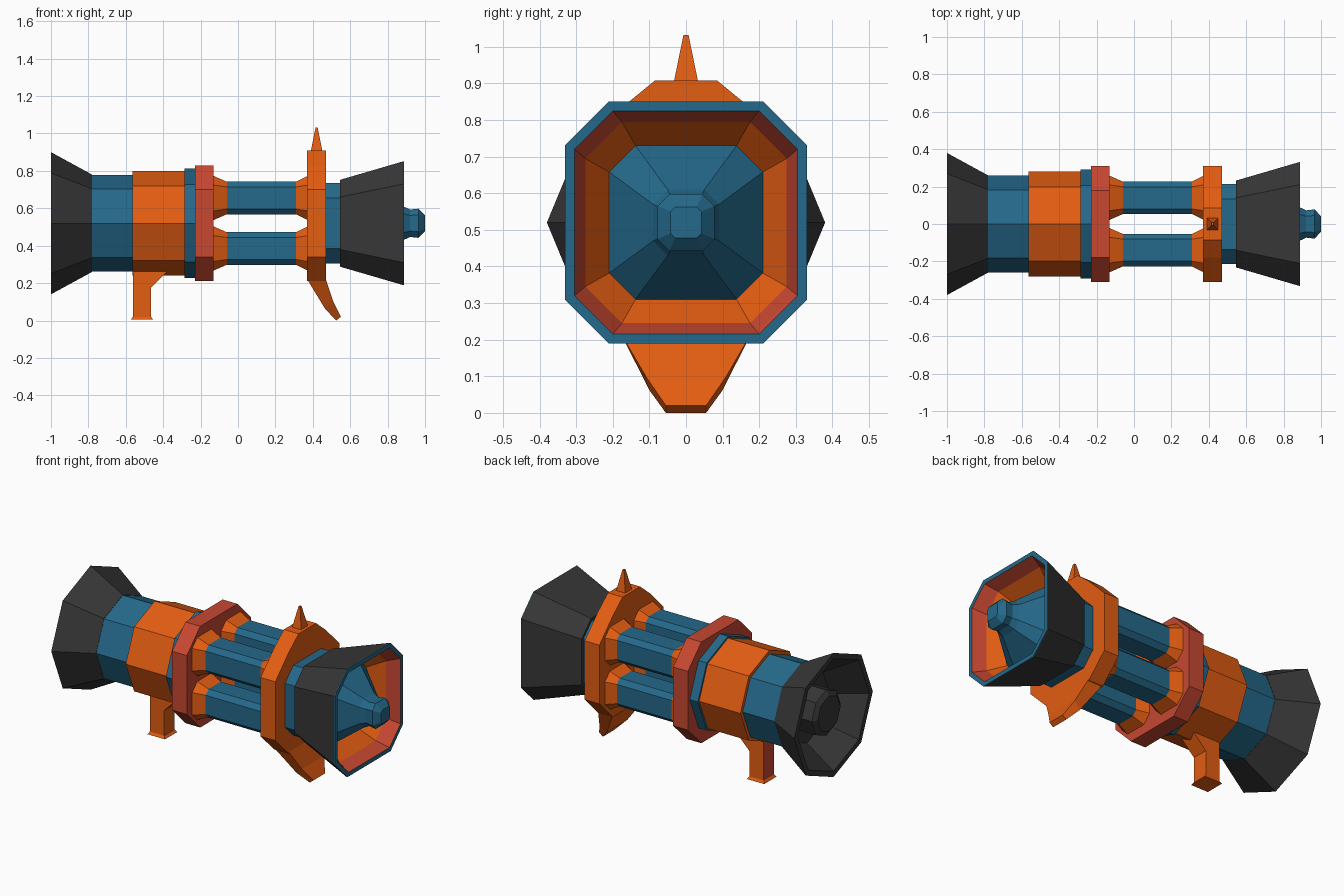
import bpy, bmesh, math

if "Cube" in bpy.data.objects:
    bpy.data.objects.remove(bpy.data.objects["Cube"])

CZ = 0.52  # height of the barrel axis


def mat(name, rgb):
    m = bpy.data.materials.new(name)
    m.diffuse_color = (*rgb, 1)
    m.use_nodes = True
    m.node_tree.nodes["Principled BSDF"].inputs["Base Color"].default_value = m.diffuse_color
    return m


ORANGE, BLUE, RED, BLACK = range(4)
MATS = [mat("orange", (0.77, 0.109, 0.006)), mat("blue", (0.018, 0.14, 0.255)),
        mat("red", (0.57, 0.064, 0.031)), mat("charcoal", (0.037, 0.037, 0.037))]


def skin(name, rings, bands):
    """Bridge closed rings into a capped solid; bands = one colour or one per band."""
    if isinstance(bands, int):
        bands = [bands] * (len(rings) - 1)
    bm = bmesh.new()
    vs = [[bm.verts.new(p) for p in r] for r in rings]
    n = len(rings[0])
    for a, b, m in zip(vs, vs[1:], bands):
        for i in range(n):
            j = (i + 1) % n
            bm.faces.new((a[i], a[j], b[j], b[i])).material_index = m
    bm.faces.new(vs[0]).material_index = bands[0]
    bm.faces.new(vs[-1]).material_index = bands[-1]
    bmesh.ops.recalc_face_normals(bm, faces=bm.faces)
    me = bpy.data.meshes.new(name)
    bm.to_mesh(me)
    bm.free()
    for m in MATS:
        me.materials.append(m)
    ob = bpy.data.objects.new(name, me)
    bpy.context.collection.objects.link(ob)
    return ob


def octagon(x, r):
    """Octagon with corners on the axes."""
    return [(x, r * math.cos(k * math.pi / 4), CZ + r * math.sin(k * math.pi / 4)) for k in range(8)]


def chamfer(x, h, f, cy=0, cz=CZ):
    """Square of half size h with cut corners leaving flats of half length f."""
    return [(x, cy + a, cz + b) for a, b in
            ((h, -f), (h, f), (f, h), (-f, h), (-h, f), (-h, -f), (-f, -h), (f, -h))]


def rect(z, x0, x1, y):
    return [(x0, -y, z), (x1, -y, z), (x1, y, z), (x0, y, z)]


# Rear exhaust bell with hollow funnel and inner plug
skin("rear_bell", [octagon(x, r) for x, r in
                   ((-0.78, 0.26), (-1, 0.38), (-1, 0.345), (-0.82, 0.22), (-0.82, 0.14),
                    (-0.95, 0.14), (-0.97, 0.11))], BLACK)

# Body sections
skin("rear_body", [octagon(-0.79, 0.258), octagon(-0.55, 0.258)], BLUE)
skin("body_sleeve", [octagon(-0.565, 0.28), octagon(-0.28, 0.28)], ORANGE)
skin("body_collar", [octagon(-0.285, 0.292), octagon(-0.225, 0.292)], BLUE)
skin("rear_plate", [chamfer(-0.23, 0.31, 0.18), chamfer(-0.13, 0.31, 0.18)], RED)

# Four tubes with flared orange sockets
for sy in (-1, 1):
    for sz in (-1, 1):
        skin("tube", [chamfer(x, h, f, sy * 0.14, CZ + sz * 0.135) for x, h, f in
                      ((-0.14, 0.122, 0.07), (-0.06, 0.087, 0.059),
                       (0.31, 0.087, 0.059), (0.38, 0.122, 0.07))], [ORANGE, BLUE, ORANGE])

# Front plate with raised crest
outline = [(0.18, 0.21), (0.31, 0.34), (0.31, 0.70), (0.18, 0.83), (0.085, 0.908)]
outline += [(-y, z) for y, z in reversed(outline)]
skin("front_plate", [[(x, y, z) for y, z in outline] for x in (0.37, 0.47)], ORANGE)

# Sight spike on the crest
skin("sight_spike", [rect(0.90, 0.388, 0.452, 0.034), rect(1.032, 0.415, 0.426, 0.007)], ORANGE)

# Curved fin below the front plate: rear and front edge points (x, z, half width)
fin = [((0.37, 0.22, 0.18), (0.47, 0.22, 0.18)),
       ((0.466, 0.062, 0.10), (0.51, 0.10, 0.11)),
       ((0.525, 0.0, 0.055), (0.55, 0.02, 0.055))]
skin("lower_fin", [[(a[0], -a[2], a[1]), (b[0], -b[2], b[1]), (b[0], b[2], b[1]), (a[0], a[2], a[1])]
                   for a, b in fin], ORANGE)

# Rear grip: flared foot, post, gusset; its rear face is red
grip = skin("grip", [rect(0.005, -0.572, -0.453, 0.06), rect(0.02, -0.562, -0.465, 0.05),
                     rect(0.175, -0.562, -0.465, 0.05), rect(0.29, -0.562, -0.35, 0.05)], ORANGE)
for p in grip.data.polygons:
    if p.normal.x < -0.9:
        p.material_index = RED

# Muzzle collar, bell, coloured inner walls and central cone with knob
skin("muzzle_collar", [chamfer(0.46, 0.215, 0.135), chamfer(0.56, 0.215, 0.135)], BLUE)
skin("muzzle_bell", [chamfer(*s) for s in
                     ((0.545, 0.232, 0.14), (0.884, 0.331, 0.21), (0.888, 0.331, 0.21),
                      (0.888, 0.305, 0.20), (0.81, 0.275, 0.175), (0.72, 0.21, 0.138),
                      (0.885, 0.09, 0.05), (0.92, 0.073, 0.042), (0.965, 0.078, 0.045),
                      (1.0, 0.042, 0.03))],
     [BLACK, BLUE, BLUE, RED, ORANGE, BLUE, BLUE, BLUE, BLUE])
